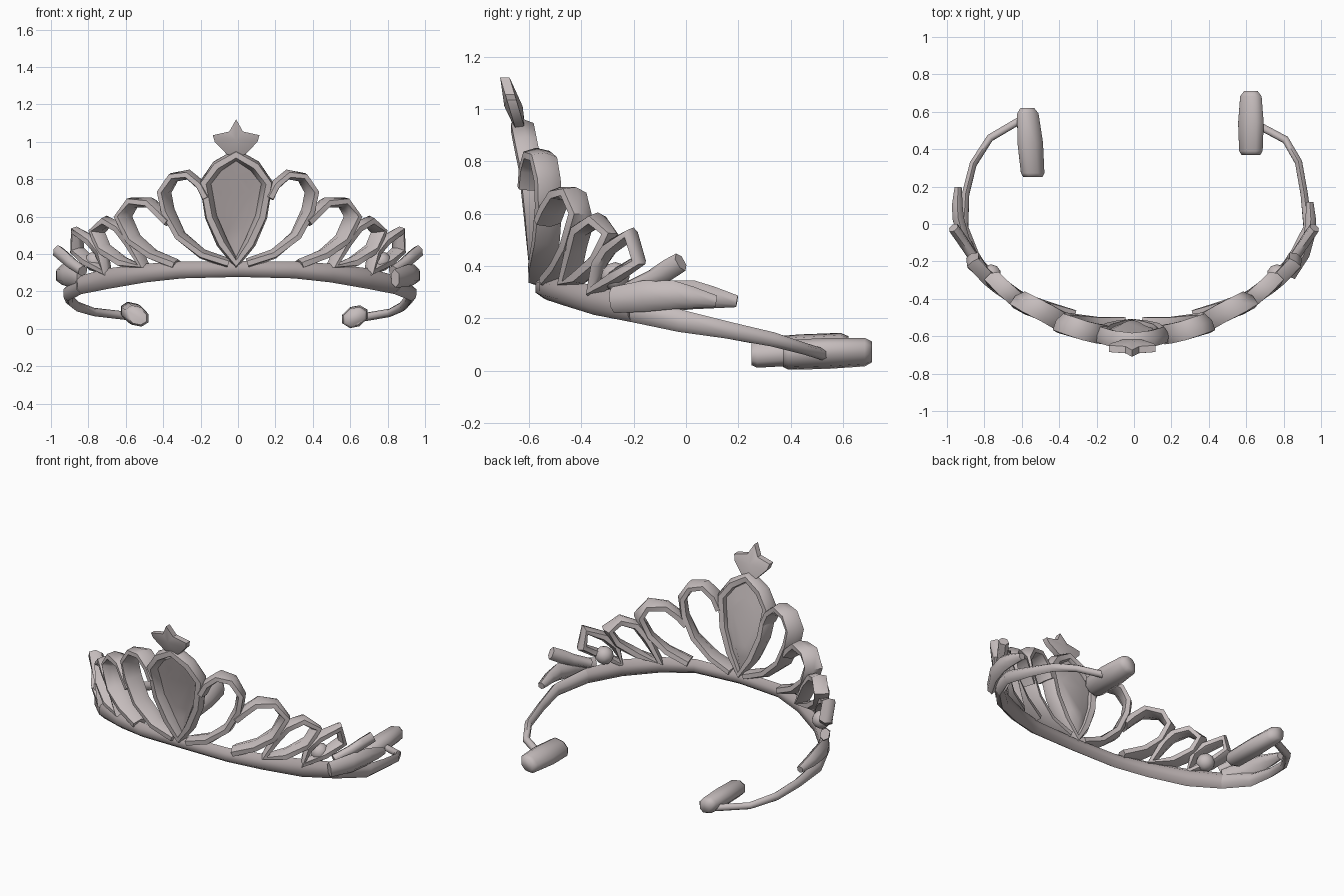
import bpy, bmesh, math
from mathutils import Vector

cube = bpy.data.objects.get("Cube")
if cube:
    bpy.data.objects.remove(cube)


def material(name, color):
    m = bpy.data.materials.new(name)
    m.use_nodes = True
    m.diffuse_color = color
    m.node_tree.nodes["Principled BSDF"].inputs["Base Color"].default_value = color
    return m


SILVER = material("rosy silver", (0.56, 0.505, 0.505, 1))
SHADED = material("dusky silver", (0.43, 0.38, 0.38, 1))


def finish(name, bm, mat, angle=65):
    bmesh.ops.recalc_face_normals(bm, faces=bm.faces)
    me = bpy.data.meshes.new(name)
    bm.to_mesh(me)
    bm.free()
    me.materials.append(mat)
    ob = bpy.data.objects.new(name, me)
    bpy.context.collection.objects.link(ob)
    bpy.ops.object.select_all(action="DESELECT")
    ob.select_set(True)
    bpy.context.view_layer.objects.active = ob
    bpy.ops.object.shade_smooth_by_angle(angle=math.radians(angle))


def sweep(name, pts, depth, height, mat=SILVER, closed=False, sides=6):
    """Sweep an oval along pts; depth runs outward from the head, height across it."""
    pts = [Vector(p) for p in pts]
    n = len(pts)
    as_list = lambda v: v if isinstance(v, list) else [v] * n
    depth, height = as_list(depth), as_list(height)
    bm = bmesh.new()
    rings = []
    for i, p in enumerate(pts):
        a = pts[i - 1] if closed or i else p
        b = pts[(i + 1) % n] if closed or i < n - 1 else p
        t = (b - a).normalized()
        out = Vector((p.x, p.y - 0.1, 0))
        out = (out - t * out.dot(t)).normalized()
        up = t.cross(out)
        ring = []
        for k in range(sides):
            w = math.tau * (k + 0.5) / sides
            ring.append(bm.verts.new(p + out * math.cos(w) * depth[i] / 2
                                     + up * math.sin(w) * height[i] / 2))
        rings.append(ring)
    for i in range(n if closed else n - 1):
        r, s = rings[i], rings[(i + 1) % n]
        for k in range(sides):
            j = (k + 1) % sides
            bm.faces.new((r[k], r[j], s[j], s[k]))
    if not closed:
        bm.faces.new(rings[0])
        bm.faces.new(rings[-1])
    finish(name, bm, mat)


def mirrored(pts, dy=0.0):
    return [(-x, y + dy, z) for x, y, z in pts]


# Head band: a thick front arc with thin tails at both sides
half = [(0.3, -0.53, 0.315), (0.5, -0.46, 0.298), (0.7, -0.345, 0.268), (0.84, -0.2, 0.235)]
arc = mirrored(half)[::-1] + [(0, -0.545, 0.32)] + half
sweep("front_band", arc, [0.06, 0.075, 0.075, 0.075, 0.07, 0.075, 0.075, 0.075, 0.06],
      [0.1, 0.11, 0.1, 0.09, 0.085, 0.09, 0.1, 0.11, 0.1], SHADED)
tails = {
    "right_tail": [(-0.84, -0.2, 0.235), (-0.91, -0.02, 0.19), (-0.9, 0.16, 0.155),
                   (-0.86, 0.32, 0.12), (-0.77, 0.46, 0.09), (-0.6, 0.56, 0.07)],
    "left_tail": [(0.84, -0.2, 0.235), (0.93, -0.02, 0.19), (0.91, 0.16, 0.155),
                  (0.88, 0.33, 0.12), (0.81, 0.45, 0.085), (0.66, 0.53, 0.06)],
}
for name, pts in tails.items():
    sweep(name, pts, [0.06, 0.055, 0.045, 0.045, 0.045, 0.045],
          [0.1, 0.085, 0.065, 0.055, 0.045, 0.045])

# Row of loops, listed for the right side and mirrored to the left
loops = {
    "large_loop": [(-0.05, -0.55, 0.35), (-0.19, -0.55, 0.4), (-0.31, -0.535, 0.5),
                   (-0.375, -0.525, 0.63), (-0.395, -0.53, 0.73), (-0.345, -0.545, 0.81),
                   (-0.265, -0.57, 0.825), (-0.2, -0.585, 0.77), (-0.165, -0.59, 0.7)],
    "medium_loop": [(-0.33, -0.51, 0.345), (-0.46, -0.47, 0.4), (-0.56, -0.435, 0.48),
                    (-0.615, -0.405, 0.6), (-0.565, -0.43, 0.675), (-0.47, -0.475, 0.675),
                    (-0.41, -0.51, 0.62), (-0.365, -0.53, 0.57)],
    "small_loop": [(-0.5, -0.45, 0.33), (-0.62, -0.4, 0.36), (-0.72, -0.33, 0.43),
                   (-0.755, -0.29, 0.52), (-0.7, -0.34, 0.575), (-0.63, -0.4, 0.54),
                   (-0.575, -0.42, 0.47)],
    "pointed_loop": [(-0.7, -0.35, 0.3), (-0.8, -0.27, 0.36), (-0.86, -0.18, 0.42),
                     (-0.86, -0.21, 0.52), (-0.78, -0.29, 0.47), (-0.73, -0.33, 0.41)],
}
sizes = {"large_loop": (0.12, 0.055), "medium_loop": (0.12, 0.058),
         "small_loop": (0.1, 0.06), "pointed_loop": (0.085, 0.058)}
for name, pts in loops.items():
    depth, height = sizes[name]
    closed = name in ("small_loop", "pointed_loop")
    for side, p in (("right_", pts), ("left_", mirrored(pts))):
        sweep(side + name, p, depth, height, closed=closed)

# Solid tabs and pointed leaves that end the row
tab = [(-0.83, -0.22, 0.31), (-0.89, -0.13, 0.35), (-0.93, -0.07, 0.385), (-0.965, -0.02, 0.415)]
leaf = [(-0.84, -0.2, 0.27), (-0.91, -0.08, 0.285), (-0.94, 0.03, 0.29),
        (-0.945, 0.1, 0.28), (-0.94, 0.195, 0.265)]
for side, flip, shift in (("right", False, 0), ("left", True, -0.08)):
    sweep(side + "_tab", mirrored(tab) if flip else tab, 0.06, [0.06, 0.07, 0.08, 0.075])
    sweep(side + "_end_leaf", mirrored(leaf, shift) if flip else leaf,
          [0.055, 0.07, 0.07, 0.065, 0.045], [0.1, 0.12, 0.11, 0.085, 0.045])

# Small round studs among the side loops
for sx, side in ((-1, "right"), (1, "left")):
    bm = bmesh.new()
    bmesh.ops.create_icosphere(bm, subdivisions=2, radius=0.055)
    bmesh.ops.translate(bm, verts=bm.verts, vec=(sx * 0.765, -0.27, 0.36))
    finish(side + "_stud", bm, SILVER)

# Centre piece: a kite-shaped frame around a shallow dished panel
kite = [(0, 0.35), (0.075, 0.46), (0.135, 0.6), (0.165, 0.78), (0.1, 0.87), (0, 0.93)]
outline = kite + [(-x, z) for x, z in kite[-2:0:-1]]
lean = lambda z: -0.55 - 0.13 * (z - 0.35)
sweep("centre_frame", [(x - 0.01, lean(z) + 0.4 * x * x, z) for x, z in outline],
      0.1, 0.065, closed=True)


def panel(name, middle, offset, mat):
    bm = bmesh.new()
    rim = [bm.verts.new((x - 0.01, lean(z) + offset, z)) for x, z in outline]
    core = [bm.verts.new((x * 0.5 - 0.01, lean(z) + middle, 0.65 + (z - 0.65) * 0.6))
            for x, z in outline]
    for i in range(len(rim)):
        j = (i + 1) % len(rim)
        bm.faces.new((rim[i], rim[j], core[j], core[i]))
    bm.faces.new(core)
    finish(name, bm, mat)


panel("panel_front", 0.015, 0.0, SHADED)
panel("panel_back", 0.04, 0.015, SILVER)

# Star finial on top, leaning forward like the frame
star = [(0, 1.12), (0.035, 1.055), (0.12, 1.035), (0.11, 1.0), (0.05, 0.935), (0, 0.915)]
star += [(-x, z) for x, z in star[-2:0:-1]]
bm = bmesh.new()
slope = lambda z: -0.635 - 0.3 * (z - 0.93)
edge = [[bm.verts.new((x * 1.04 - 0.01, slope(z) + d, z)) for x, z in star]
        for d in (-0.018, 0.018)]
for ring, d in zip(edge, (-0.035, 0.035)):
    tip = bm.verts.new((-0.01, slope(1.01) + d, 1.01))
    for i in range(len(star)):
        bm.faces.new((ring[i], ring[(i + 1) % len(star)], tip))
for i in range(len(star)):
    j = (i + 1) % len(star)
    bm.faces.new((edge[0][i], edge[0][j], edge[1][j], edge[1][i]))
finish("star_finial", bm, SILVER, 40)


# Padded end grips: tapered bars running front to back
def grip(name, front, back, tilt):
    a, b = Vector(front), Vector(back)
    bm = bmesh.new()
    rings = []
    for f, w, h in ((0, 0.055, 0.045), (0.06, 0.068, 0.056), (0.5, 0.074, 0.058),
                    (0.92, 0.062, 0.054), (1, 0.04, 0.04)):
        ring = []
        for k in range(8):
            t = k * math.tau / 8 + 0.39
            u, v = w * math.cos(t), h * math.sin(t)
            ring.append(bm.verts.new(a.lerp(b, f) + Vector((u, 0, v + u * tilt))))
        rings.append(ring)
    for r, s in zip(rings, rings[1:]):
        for k in range(8):
            j = (k + 1) % 8
            bm.faces.new((r[k], r[j], s[j], s[k]))
    bm.faces.new(rings[0])
    bm.faces.new(rings[-1])
    finish(name, bm, SILVER)


grip("right_grip", (-0.54, 0.25, 0.067), (-0.57, 0.62, 0.092), -0.2)
grip("left_grip", (0.625, 0.37, 0.06), (0.625, 0.71, 0.072), 0.2)
